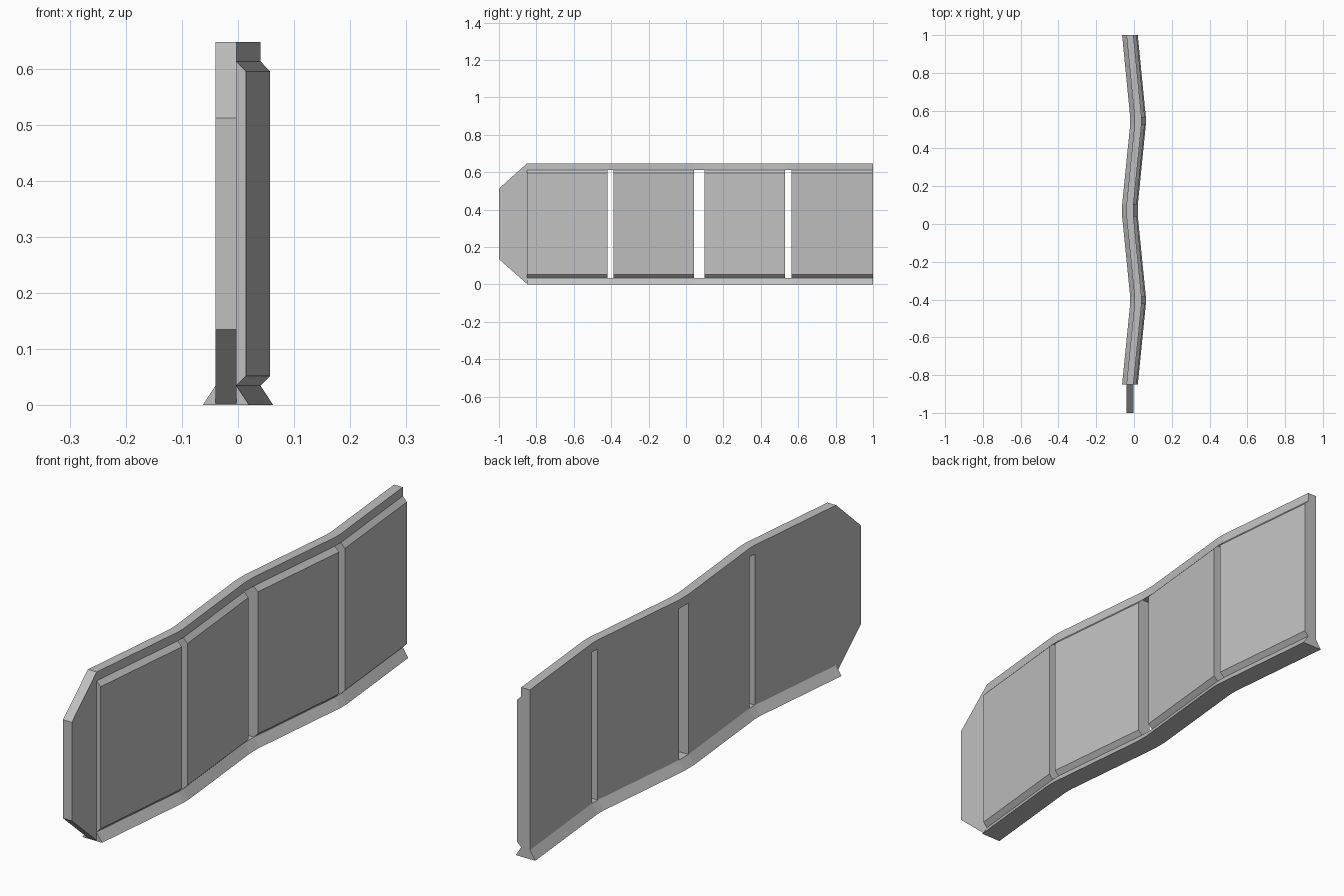
import bpy, bmesh

cube = bpy.data.objects.get("Cube")
if cube:
    bpy.data.objects.remove(cube, do_unlink=True)

# Single flat grey
grey = bpy.data.materials.new("plain grey")
grey.use_nodes = True
grey.diffuse_color = (0.53, 0.53, 0.53, 1)
grey.node_tree.nodes["Principled BSDF"].inputs["Base Color"].default_value = (0.53, 0.53, 0.53, 1)

SWAY = 0.0215      # sideways zigzag of the centre line
HALF = 0.0185      # half thickness of the wall
TOP = 0.647
RAIL = 0.613       # underside of the top rail
FOOT = 0.035       # top of the flared base

# Centre line (x, y): straight bays with a short link at each bend
path = [(-SWAY, -0.85), (SWAY, -0.42), (SWAY, -0.387), (-SWAY, 0.043),
        (-SWAY, 0.10), (SWAY, 0.529), (SWAY, 0.564), (-SWAY, 1.0)]


def finish(name, bm):
    bmesh.ops.recalc_face_normals(bm, faces=bm.faces)
    mesh = bpy.data.meshes.new(name)
    bm.to_mesh(mesh)
    bm.free()
    mesh.materials.append(grey)
    obj = bpy.data.objects.new(name, mesh)
    bpy.context.collection.objects.link(obj)


def sweep(name, profile, points):
    """Carry an (x, z) profile along the points, keeping end cuts square to y."""
    bm = bmesh.new()
    rings = [[bm.verts.new((cx + x, y, z)) for x, z in profile] for cx, y in points]
    n = len(profile)
    for a, b in zip(rings, rings[1:]):
        for i in range(n):
            j = (i + 1) % n
            bm.faces.new((a[i], a[j], b[j], b[i]))
    bm.faces.new(rings[0])
    bm.faces.new(rings[-1])
    finish(name, bm)


# Continuous top rail and flared base
sweep("top_rail", [(-HALF, RAIL), (HALF, RAIL), (HALF, TOP), (-HALF, TOP)], path)
sweep("flared_base", [(-0.0415, 0), (0.0415, 0), (HALF, FOOT), (-HALF, FOOT)], path)

# Four raised panels with bevelled top and bottom, open slots between them
panel = [(-HALF, FOOT), (HALF, FOOT), (0.0355, 0.052),
         (0.0355, 0.595), (HALF, RAIL), (-HALF, RAIL)]
for i in range(0, len(path), 2):
    sweep(f"wall_panel_{i // 2 + 1}", panel, path[i:i + 2])

# Tapered end plate
outline = [(-0.85, 0.003), (-1, 0.135), (-1, 0.512), (-0.85, TOP)]
bm = bmesh.new()
face = bm.faces.new([bm.verts.new((-SWAY - HALF, y, z)) for y, z in outline])
ext = bmesh.ops.extrude_face_region(bm, geom=[face])
moved = [v for v in ext["geom"] if isinstance(v, bmesh.types.BMVert)]
bmesh.ops.translate(bm, verts=moved, vec=(2 * HALF, 0, 0))
finish("tapered_end_plate", bm)
